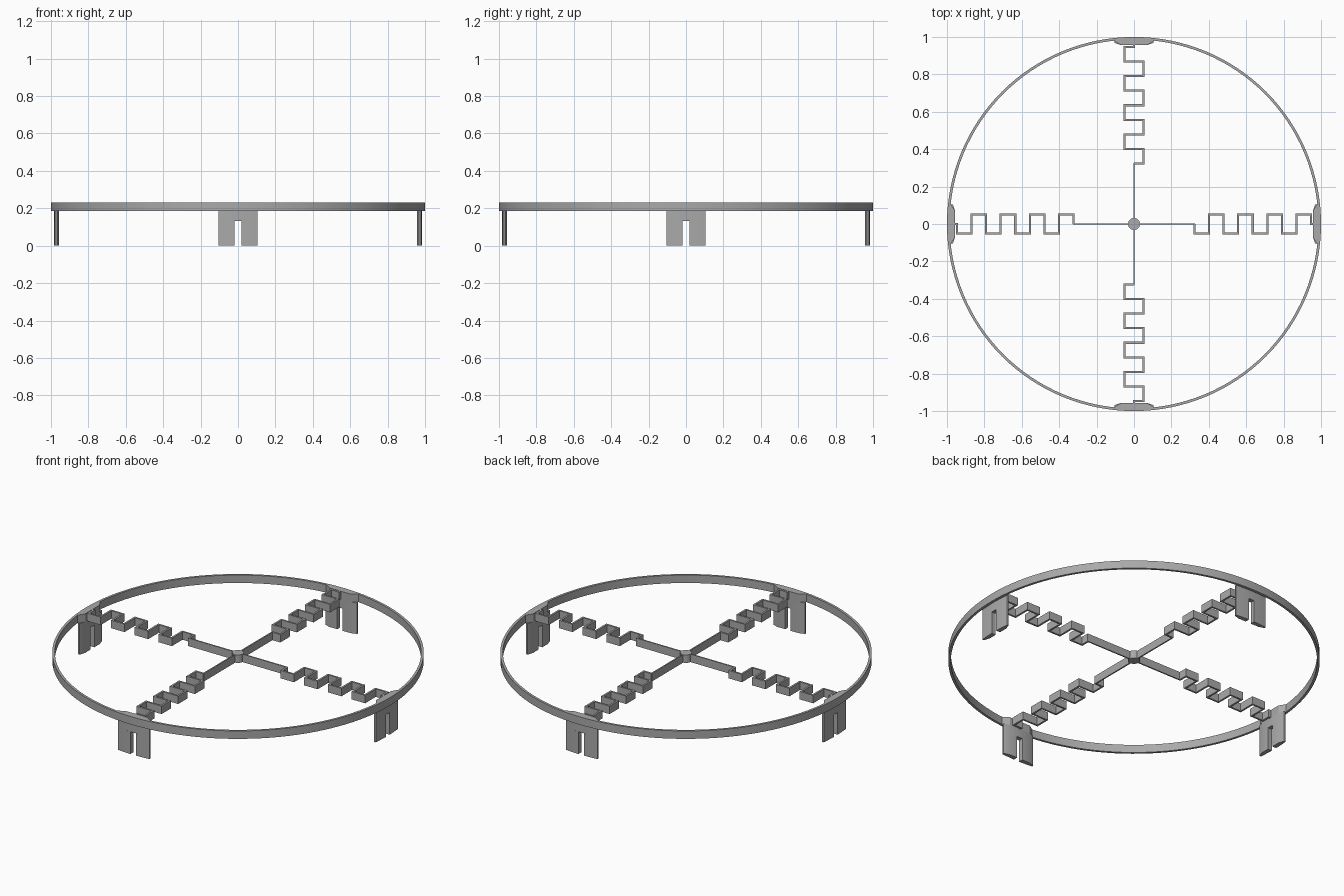
import bpy, bmesh, math
from mathutils import Matrix, Vector

cube = bpy.data.objects.get("Cube")
if cube:
    bpy.data.objects.remove(cube, do_unlink=True)

# Single plain grey
grey = bpy.data.materials.new("plain grey")
grey.use_nodes = True
grey.diffuse_color = (0.4, 0.4, 0.4, 1)
grey.node_tree.nodes["Principled BSDF"].inputs["Base Color"].default_value = (0.4, 0.4, 0.4, 1)

Z0, Z1 = 0.185, 0.232   # height band shared by ring, arms and pads


def finish(name, bm, turn=0.0):
    bmesh.ops.recalc_face_normals(bm, faces=bm.faces)
    bm.transform(Matrix.Rotation(turn, 4, 'Z'))
    mesh = bpy.data.meshes.new(name)
    bm.to_mesh(mesh)
    bm.free()
    mesh.materials.append(grey)
    obj = bpy.data.objects.new(name, mesh)
    bpy.context.collection.objects.link(obj)
    bpy.ops.object.select_all(action='DESELECT')
    obj.select_set(True)
    bpy.context.view_layer.objects.active = obj
    bpy.ops.object.shade_smooth_by_angle(angle=math.radians(30))
    return obj


def prism(bm, outline, z0, z1):
    face = bm.faces.new([bm.verts.new((x, y, z0)) for x, y in outline])
    new = bmesh.ops.extrude_face_region(bm, geom=[face])["geom"]
    bmesh.ops.translate(bm, vec=(0, 0, z1 - z0),
                        verts=[v for v in new if isinstance(v, bmesh.types.BMVert)])


def arc(radius, y0, y1, steps=12):
    ys = [y0 + (y1 - y0) * i / steps for i in range(steps + 1)]
    return [(math.sqrt(radius * radius - y * y), y) for y in ys]


def ribbon(path, width):
    """Mitred outline of a flat strip that follows the path."""
    pts = [Vector(p) for p in path]
    left, right = [], []
    for i, p in enumerate(pts):
        a = (p - pts[i - 1]).normalized() if i else (pts[1] - p).normalized()
        b = (pts[i + 1] - p).normalized() if i < len(pts) - 1 else a
        na, nb = Vector((-a.y, a.x)), Vector((-b.y, b.x))
        off = (na + nb) / (1 + na.dot(nb)) * width / 2
        left.append(p + off)
        right.append(p - off)
    return left + right[::-1]


# Outer ring
bm = bmesh.new()
N = 128
loops = []
for r, z in ((1, Z0), (1, Z1), (0.986, Z1), (0.986, Z0)):
    loops.append([bm.verts.new((r * math.cos(2 * math.pi * i / N),
                                r * math.sin(2 * math.pi * i / N), z)) for i in range(N)])
for k in range(4):
    a, b = loops[k], loops[(k + 1) % 4]
    for i in range(N):
        j = (i + 1) % N
        bm.faces.new((a[i], a[j], b[j], b[i]))
finish("outer_ring", bm)

# Centre hub
bm = bmesh.new()
bmesh.ops.create_cone(bm, cap_ends=True, segments=32, radius1=0.032, radius2=0.032,
                      depth=Z1 - Z0, matrix=Matrix.Translation((0, 0, (Z0 + Z1) / 2)))
finish("centre_hub", bm)

# Zigzag path of one arm
STEP, SIDE = 0.078, 0.05
zigzag = [(0.318, 0)]
for i in range(8):
    y = -SIDE if i % 2 == 0 else SIDE
    zigzag += [(0.323 + STEP * i, y), (0.323 + STEP * (i + 1), y)]
zigzag[0] = (0.323, 0)
zigzag += [(zigzag[-1][0], 0), (0.965, 0)]

for i, side in enumerate(("left", "back", "right", "front")):
    turn = i * math.pi / 2

    # Straight inner arm and springy zigzag
    bm = bmesh.new()
    prism(bm, ribbon([(0.02, 0), (0.325, 0)], 0.008), Z0, Z1)
    finish(side + "_arm", bm, turn)
    bm = bmesh.new()
    prism(bm, ribbon(zigzag, 0.011), Z0, Z1)
    finish(side + "_zigzag", bm, turn)

    # Pad that thickens the ring above the leg
    bm = bmesh.new()
    prism(bm, arc(0.992, -0.115, 0.115) + [(0.957, 0.07), (0.957, -0.07)], Z0, Z1)
    finish(side + "_pad", bm, turn)

    # Leg: solid upper web and two prongs either side of the slot
    bm = bmesh.new()
    edge, slot, top = 0.104, 0.018, 0.132
    web = arc(0.984, -edge, edge) + [(0.968, edge), (0.957, 0.07), (0.957, -0.07), (0.968, -edge)]
    prism(bm, web, top, Z0)
    for s in (-1, 1):
        outline = arc(0.984, s * slot, s * edge) + [(0.968, s * edge), (0.957, s * 0.07), (0.957, s * slot)]
        prism(bm, outline, 0, top)
    finish(side + "_leg", bm, turn)
